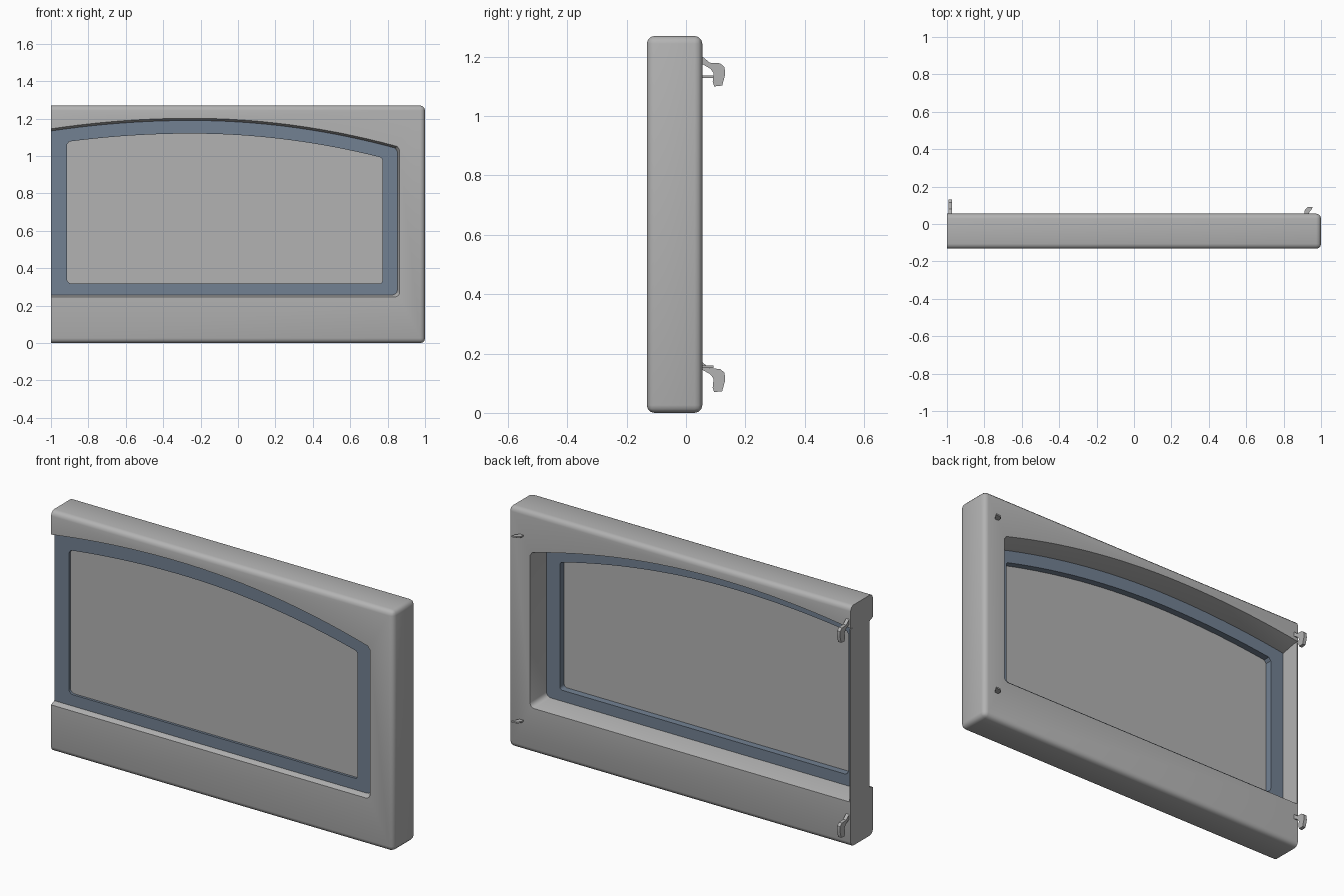
import bpy, bmesh, math
from mathutils import Vector

if "Cube" in bpy.data.objects:
    bpy.data.objects.remove(bpy.data.objects["Cube"], do_unlink=True)


def material(name, rgb):
    m = bpy.data.materials.new(name)
    m.use_nodes = True
    m.diffuse_color = (*rgb, 1)
    m.node_tree.nodes["Principled BSDF"].inputs["Base Color"].default_value = (*rgb, 1)
    return m


GREY = material("panel grey", (0.45, 0.45, 0.45))
BLUE = material("slate blue", (0.17, 0.22, 0.29))
FRONT, BACK, HEIGHT = -0.132, 0.055, 1.27


def finish(name, bm, mat, smooth=True):
    bmesh.ops.recalc_face_normals(bm, faces=bm.faces)
    mesh = bpy.data.meshes.new(name)
    bm.to_mesh(mesh)
    bm.free()
    ob = bpy.data.objects.new(name, mesh)
    bpy.context.collection.objects.link(ob)
    mesh.materials.append(mat)
    if smooth:
        shade(ob)
    return ob


def shade(ob):
    bpy.ops.object.select_all(action="DESELECT")
    ob.select_set(True)
    bpy.context.view_layer.objects.active = ob
    bpy.ops.object.shade_smooth_by_angle(angle=math.radians(35))


def arch(x, peak):
    d = x + 0.25
    return peak - (0.124 if d > 0 else 0.1) * d * d


def outline(x0, x1, bottom, peak, r_left=0.001, r_right=0.025):
    """Arched window outline in x and z, always with the same point count."""
    pts = []
    for cx, r, start in ((x0 + r_left, r_left, 180), (x1 - r_right, r_right, 270)):
        for i in range(5):
            a = math.radians(start + i * 22.5)
            pts.append((cx + r * math.cos(a), bottom + r + r * math.sin(a)))
    pts.append((x1, arch(x1, peak) - r_right * 0.6))
    xa, xb = x1 - r_right * 0.5, x0 + r_left * 0.5
    for i in range(25):
        x = xa + (xb - xa) * i / 24
        pts.append((x, arch(x, peak)))
    pts.append((x0, arch(x0, peak) - r_left * 0.6))
    return pts


def loft(bm, sections, closed=False):
    """Skin rings given as (outline, y); a closed loft joins last to first."""
    rings = [[bm.verts.new((x, y, z)) for x, z in pts] for pts, y in sections]
    n = len(rings[0])
    pairs = list(zip(rings, rings[1:]))
    if closed:
        pairs.append((rings[-1], rings[0]))
    else:
        bm.faces.new(rings[0])
        bm.faces.new(rings[-1])
    for a, b in pairs:
        for i in range(n):
            j = (i + 1) % n
            bm.faces.new((a[i], a[j], b[j], b[i]))


def box(bm, lo, hi):
    lo, hi = Vector(lo), Vector(hi)
    verts = bmesh.ops.create_cube(bm, size=1)["verts"]
    for v in verts:
        v.co = Vector((v.co[k] + 0.5) * (hi[k] - lo[k]) + lo[k] for k in range(3))


def prism(name, pts, axis, lo, hi, mat):
    """Extrude a flat profile along the x or z axis."""
    bm = bmesh.new()
    place = (lambda p, t: (t, *p)) if axis == "x" else (lambda p, t: (*p, t))
    a, b = ([bm.verts.new(place(p, t)) for p in pts] for t in (lo, hi))
    bm.faces.new(a)
    bm.faces.new(b)
    for i in range(len(pts)):
        j = (i + 1) % len(pts)
        bm.faces.new((a[i], a[j], b[j], b[i]))
    return finish(name, bm, mat)


# Door panel: rounded everywhere except at the flat hinge end
bm = bmesh.new()
box(bm, (-1, FRONT, 0), (1, BACK, HEIGHT))
edges = [e for e in bm.edges if any(v.co.x > 0 for v in e.verts)]
bmesh.ops.bevel(bm, geom=edges, offset=0.026, segments=3, profile=0.5, affect="EDGES")
panel = finish("door_panel", bm, GREY, smooth=False)

# Window opening, flared at the front and at the back
bm = bmesh.new()
loft(bm, [(outline(-1.1, 0.85 + f, 0.26 - f, 1.188 + f), y)
          for f, y in ((0.018, FRONT - 0.01), (0, -0.1), (0, -0.05), (0.025, BACK + 0.01))])
cutter = finish("opening_cutter", bm, GREY, smooth=False)
cutter.hide_render = True
cutter.hide_set(True)
cut = panel.modifiers.new("opening", "BOOLEAN")
cut.operation, cut.object, cut.solver = "DIFFERENCE", cutter, "EXACT"
bpy.context.view_layer.objects.active = panel
bpy.ops.object.modifier_apply(modifier=cut.name)
bpy.data.objects.remove(cutter, do_unlink=True)
shade(panel)

# Thin wall closing the hinge end behind the window frame
bm = bmesh.new()
box(bm, (-1, -0.103, 0.22), (-0.994, BACK, 1.15))
finish("hinge_end_wall", bm, GREY)

# Window frame
outer = outline(-0.999, 0.852, 0.258, 1.19)
inner = outline(-0.915, 0.772, 0.318, 1.12, r_left=0.025, r_right=0.015)
bm = bmesh.new()
loft(bm, [(outer, -0.105), (inner, -0.105), (inner, -0.05), (outer, -0.05)], closed=True)
finish("window_frame", bm, BLUE)

# Window pane
bm = bmesh.new()
pane = outline(-0.92, 0.777, 0.313, 1.125, r_left=0.025, r_right=0.015)
loft(bm, [(pane, -0.092), (pane, -0.086)])
finish("window_pane", bm, GREY)

# Hinge hooks and latch tabs, one of each at the top and bottom
hook = [(0.05, 1.205), (0.08, 1.18), (0.115, 1.178), (0.13, 1.165), (0.132, 1.14),
        (0.122, 1.103), (0.095, 1.1), (0.09, 1.115), (0.093, 1.145), (0.082, 1.16), (0.05, 1.178)]
tab = [(0.912, 0.05), (0.913, 0.075), (0.928, 0.09), (0.955, 0.092),
       (0.95, 0.078), (0.94, 0.068), (0.932, 0.05)]
for side, hook_drop, tab_z in (("upper", 0, 1.133), ("lower", 1.03, 0.155)):
    prism(side + "_hinge_hook", [(y, z - hook_drop) for y, z in hook], "x", -0.992, -0.974, GREY)
    prism(side + "_latch_tab", tab, "z", tab_z - 0.004, tab_z + 0.004, GREY)
